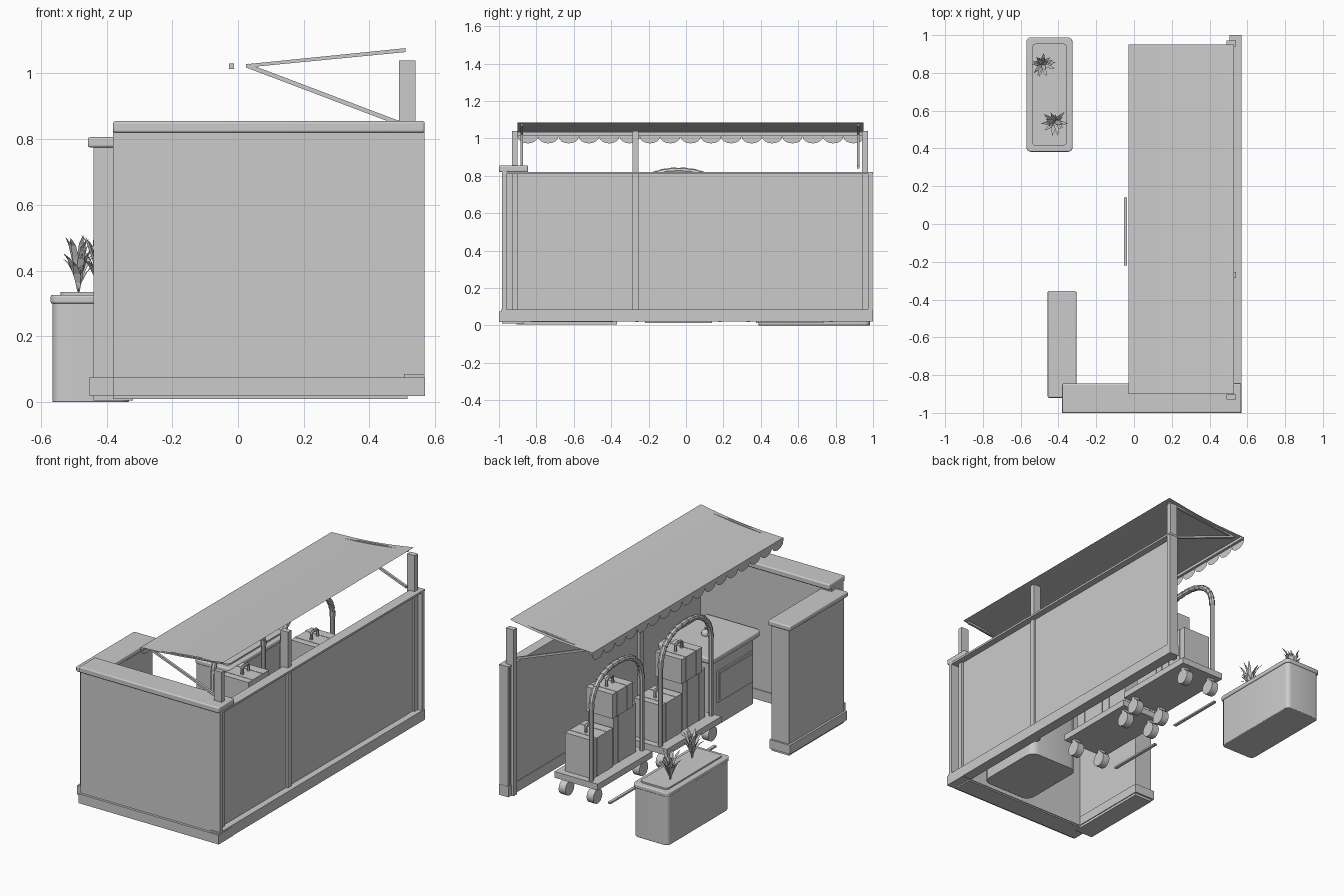
import bpy, bmesh, math, random
from mathutils import Vector, Matrix

if "Cube" in bpy.data.objects:
    bpy.data.objects.remove(bpy.data.objects["Cube"], do_unlink=True)
random.seed(4)

grey = bpy.data.materials.new("plain_grey")
grey.use_nodes = True
grey.diffuse_color = (0.6, 0.6, 0.6, 1)
grey.node_tree.nodes["Principled BSDF"].inputs["Base Color"].default_value = grey.diffuse_color


def add_object(name, mesh, smooth=False):
    obj = bpy.data.objects.new(name, mesh)
    bpy.context.collection.objects.link(obj)
    mesh.materials.clear()
    mesh.materials.append(grey)
    if smooth:
        bpy.ops.object.select_all(action="DESELECT")
        obj.select_set(True)
        bpy.context.view_layer.objects.active = obj
        bpy.ops.object.shade_smooth_by_angle()
    return obj


def from_bmesh(name, bm, smooth=False):
    mesh = bpy.data.meshes.new(name)
    bm.to_mesh(mesh)
    bm.free()
    return add_object(name, mesh, smooth)


def box(name, xs, ys, zs, edge=0, corner=0):
    """Box from ranges; corner rounds upright edges, edge rounds all edges."""
    bm = bmesh.new()
    bmesh.ops.create_cube(bm, size=1)
    size = [r[1] - r[0] for r in (xs, ys, zs)]
    middle = [sum(r) / 2 for r in (xs, ys, zs)]
    bmesh.ops.scale(bm, vec=size, verts=bm.verts)
    bmesh.ops.translate(bm, vec=middle, verts=bm.verts)
    if corner:
        upright = [e for e in bm.edges if abs(e.verts[0].co.z - e.verts[1].co.z) > size[2] / 2]
        bmesh.ops.bevel(bm, geom=upright, offset=corner, segments=4, profile=0.5, affect="EDGES")
    obj = from_bmesh(name, bm, bool(edge or corner))
    if edge:
        mod = obj.modifiers.new("soft_edges", "BEVEL")
        mod.width, mod.segments = edge, 3
    return obj


def prism(name, outline, y0, y1):
    """Extrude an outline of (x, z) points along y."""
    bm = bmesh.new()
    face = bm.faces.new([bm.verts.new((x, y0, z)) for x, z in outline])
    moved = bmesh.ops.extrude_face_region(bm, geom=[face])["geom"]
    bmesh.ops.translate(bm, vec=(0, y1 - y0, 0),
                        verts=[v for v in moved if isinstance(v, bmesh.types.BMVert)])
    bmesh.ops.recalc_face_normals(bm, faces=bm.faces)
    return from_bmesh(name, bm)


def tube(name, points, radius):
    curve = bpy.data.curves.new(name, "CURVE")
    curve.dimensions = "3D"
    curve.bevel_depth, curve.bevel_resolution, curve.use_fill_caps = radius, 2, True
    spline = curve.splines.new("POLY")
    spline.points.add(len(points) - 1)
    for target, p in zip(spline.points, points):
        target.co = (*p, 1)
    temp = bpy.data.objects.new(name, curve)
    bpy.context.collection.objects.link(temp)
    graph = bpy.context.evaluated_depsgraph_get()
    mesh = bpy.data.meshes.new_from_object(temp.evaluated_get(graph))
    bpy.data.objects.remove(temp, do_unlink=True)
    return add_object(name, mesh, True)


# Front counter, shorter wing counter and their plinths and worktops
box("front_counter", (-.38, .515), (-.985, -.865), (.01, .825))
box("front_counter_end", (.5, .568), (-.985, -.96), (.02, .825))
box("front_counter_plinth", (-.381, .569), (-1, -.86), (.018, .075))
box("front_counter_top", (-.38, .568), (-1, -.845), (.82, .855), edge=.007)
box("wing_counter", (-.44, -.32), (-.905, -.37), (.005, .78))
box("wing_plinth", (-.453, -.315), (-.915, -.36), (.02, .075))
box("wing_top", (-.457, -.305), (-.92, -.355), (.775, .806), edge=.007)

# Long wall: recessed panel, proud posts, plinth, top rail and end piece
box("wall_panel", (.508, .528), (-.93, .98), (.03, .815))
for low, high in [(-.93, -.902), (-.287, -.255), (.94, .972)]:
    box("wall_post", (.49, .54), (low, high), (.02, 1.04))
box("wall_end", (.51, .567), (.972, .998), (.02, .815))
box("wall_rail", (.505, .568), (-.96, 1), (.808, .82))
box("wall_plinth", (.505, .568), (-.99, 1), (.02, .085))

# Awning cloth: thin sagging sheet with a scalloped valance
awning_low, awning_high = -.9, .95
bm = bmesh.new()
rows = []
for i in range(13):
    t = i / 12
    x, z = -.03 + .56 * t, 1.03 + .055 * t - .012 * math.sin(math.pi * t)
    rows.append([bm.verts.new((x, y, z)) for y in (awning_low, awning_high)])
for a, b in zip(rows, rows[1:]):
    bm.faces.new((a[0], b[0], b[1], a[1]))
from_bmesh("awning_cloth", bm, True)

bm = bmesh.new()
count = 17
width = (awning_high - awning_low) / count
for i in range(count):
    middle = awning_low + (i + .5) * width
    edge = [(middle - width / 2, 1.03), (middle + width / 2, 1.03)]
    for k in range(9):
        angle = math.pi * k / 8
        edge.append((middle + width / 2 * math.cos(angle), 1.01 - .037 * math.sin(angle)))
    bm.faces.new([bm.verts.new((-.03, y, z)) for y, z in edge])
from_bmesh("awning_valance", bm)
box("awning_front_bar", (-.028, -.012), (awning_low, awning_high), (1.014, 1.03))

# Folding arms at both ends of the awning
for y in (-.879, .921):
    prism("awning_arm", [(.025, 1.018), (.51, 1.065), (.51, 1.077), (.025, 1.028)], y - .007, y + .007)
    prism("awning_strut", [(.025, 1.018), (.5, .838), (.5, .852), (.03, 1.03)], y - .007, y + .007)

# Low service desk with a framed panel and a bell
box("desk_body", (.1, .44), (-.83, -.39), (.018, .42), corner=.05)
box("desk_top", (.08, .46), (-.85, -.37), (.42, .455), edge=.008, corner=.03)
box("desk_panel_frame", (.092, .11), (-.78, -.44), (.16, .35))
box("desk_panel", (.088, .1), (-.765, -.455), (.175, .335))
bm = bmesh.new()
bmesh.ops.create_uvsphere(bm, u_segments=16, v_segments=8, radius=.026,
                          matrix=Matrix.Translation((.3, -.62, .462)))
from_bmesh("desk_bell", bm, True)
tube("bell_button", [(.3, -.62, .48), (.3, -.62, .5)], .006)


def bag(name, x, y, z, half, height, handle):
    """Suitcase with two straps and an optional carrying handle."""
    hx, hy = half
    top = z + height
    box(name, (x - hx, x + hx), (y - hy, y + hy), (z, top))
    for side in (-.5, .5):
        s = y + side * hy
        box(name + "_strap", (x - hx - .002, x + hx + .002), (s - .01, s + .01), (z, top + .002))
    if handle:
        tube(name + "_handle", [(x, y - .03, top), (x, y - .03, top + .035), (x, y - .018, top + .045),
                                (x, y + .018, top + .045), (x, y + .03, top + .035), (x, y + .03, top)], .009)


def luggage_cart(cx, cy, arch_top):
    box("cart_platform", (cx - .147, cx + .147), (cy - .265, cy + .265), (.122, .16))
    # Wheels
    for sx in (-1, 1):
        for sy in (-1, 1):
            bm = bmesh.new()
            place = Matrix.Translation((cx + sx * .095, cy + sy * .222, .062))
            bmesh.ops.create_cone(bm, cap_ends=True, segments=20, radius1=.044, radius2=.044, depth=.045,
                                  matrix=place @ Matrix.Rotation(math.pi / 2, 4, "Y"))
            from_bmesh("cart_wheel", bm, True)
            box("cart_axle_block", (place[0][3] - .02, place[0][3] + .02),
                (place[1][3] - .012, place[1][3] + .012), (.09, .125))
    # Hoop rail with grip bands
    x, spring, half = cx - .09, arch_top - .215, .245
    arc = []
    for k in range(17):
        c, s = math.cos(math.pi * k / 16), math.sin(math.pi * k / 16)
        arc.append(Vector((x, cy + half * math.copysign(abs(c) ** .87, c),
                           spring + (arch_top - .017 - spring) * s ** .87)))
    tube("cart_hoop", [(x, cy + half, .15)] + arc + [(x, cy - half, .15)], .014)
    for a, b in zip(arc, arc[1:]):
        tube("hoop_band", [a.lerp(b, .15), a.lerp(b, .85)], .017)
    # Load
    bag("low_bag", cx + .01, cy + .125, .16, (.093, .1), .235, True)
    bag("tall_bag", cx + .01, cy - .1, .16, (.085, .11), .3, False)
    bag("upper_bag", cx, cy - .06, .46, (.09, .1), .15, True)
    # Floor strip beside the cart
    box("floor_strip", (cx - .174, cx - .156), (cy - .18, cy + .18), (.012, .022))


luggage_cart(.172, .555, .81)
luggage_cart(.12, -.04, .845)

# Planter with rim and soil
box("planter_body", (-.565, -.332), (.387, .983), (0, .305), edge=.004, corner=.028)
box("planter_rim", (-.57, -.325), (.382, .988), (.3, .326), edge=.006, corner=.025)
box("planter_soil", (-.54, -.355), (.415, .955), (.32, .335), corner=.02)


def plant(cx, cy, leaves):
    """Clump of arching pointed leaves."""
    bm = bmesh.new()
    for i in range(leaves):
        angle = i * 2.4 + random.uniform(-.3, .3)
        out = Vector((math.cos(angle), math.sin(angle), 0))
        side = Vector((-out.y, out.x, 0))
        reach, rise = random.uniform(.03, .075), random.uniform(.09, .18)
        previous = None
        for k, w in enumerate((.003, .008, .011, .008, .0005)):
            t = k / 4
            p = Vector((cx, cy, .333)) + out * reach * t ** 1.6 + Vector((0, 0, rise * (1.25 * t - .25 * t ** 4)))
            pair = [bm.verts.new(p - side * w), bm.verts.new(p + side * w)]
            if previous:
                bm.faces.new((previous[0], previous[1], pair[1], pair[0]))
            previous = pair
    from_bmesh("plant_leaves", bm)


plant(-.485, .845, 24)
plant(-.42, .54, 24)
